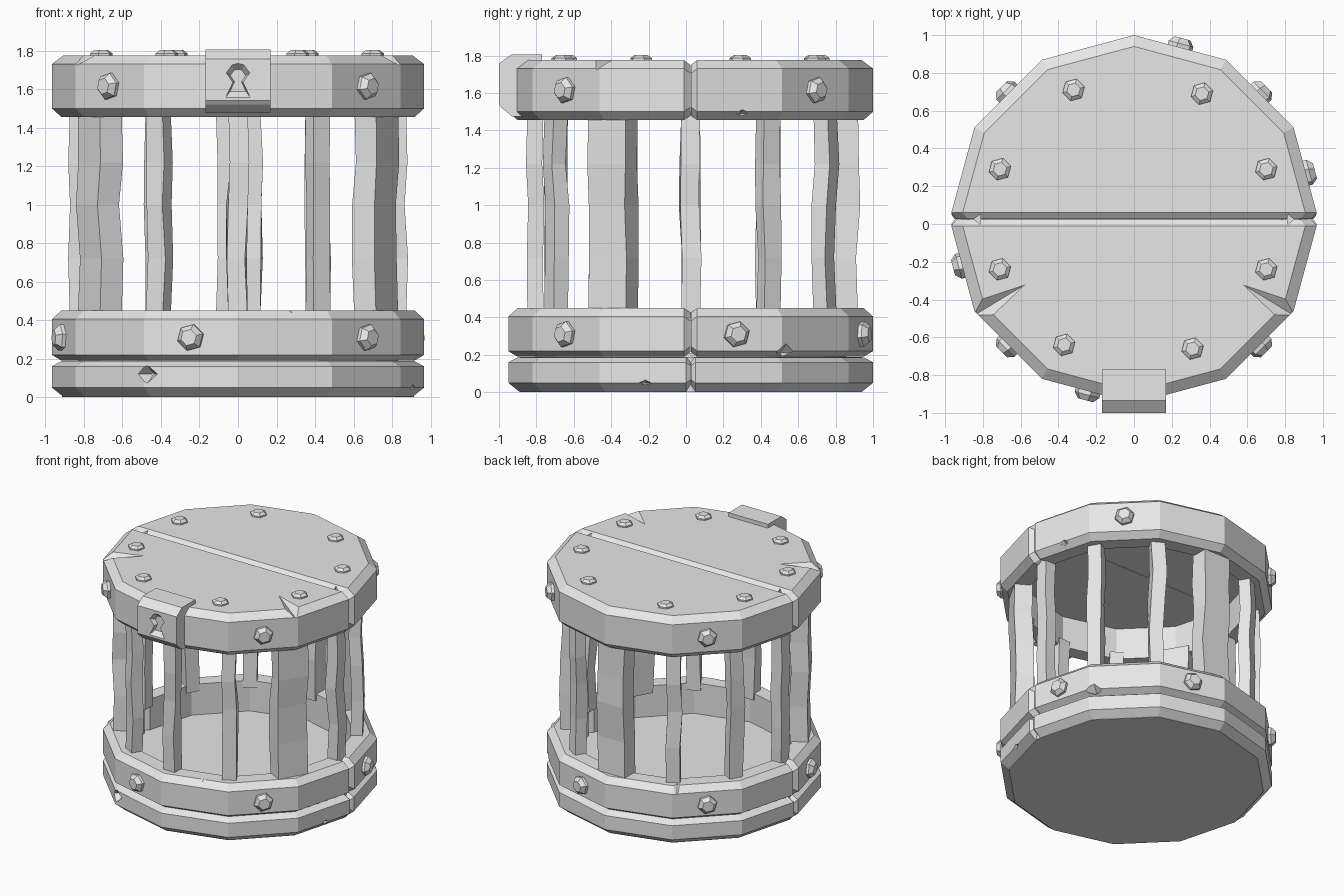
import bpy, bmesh, math, random
from mathutils import Matrix, Vector

if "Cube" in bpy.data.objects:
    bpy.data.objects.remove(bpy.data.objects["Cube"])

random.seed(4)
CY, R, RAD = 0.025, 0.975, math.radians
metal = bpy.data.materials.new("grey_metal")
metal.diffuse_color = (0.8, 0.8, 0.8, 1)
metal.use_nodes = True
metal.node_tree.nodes["Principled BSDF"].inputs["Base Color"].default_value = metal.diffuse_color


def make(name, bm):
    bmesh.ops.recalc_face_normals(bm, faces=bm.faces)
    me = bpy.data.meshes.new(name)
    bm.to_mesh(me)
    bm.free()
    me.materials.append(metal)
    ob = bpy.data.objects.new(name, me)
    bpy.context.collection.objects.link(ob)
    return ob


def loft(name, sections, bm=None):
    """Skin closed sections of equal length and cap both ends."""
    bm = bm or bmesh.new()
    rows = [[bm.verts.new(p) for p in s] for s in sections]
    n = len(rows[0])
    for a, b in zip(rows, rows[1:]):
        for i in range(n):
            j = (i + 1) % n
            bm.faces.new((a[i], a[j], b[j], b[i]))
    bm.faces.new(rows[0])
    bm.faces.new(rows[-1])
    return make(name, bm)


def half_ring(name, profile, side, d=0.035):
    """Sweep an (r, z) profile round half a twelve-sided hoop, with chamfered ends."""
    rc = sum(p[0] for p in profile) / len(profile)
    zc = sum(p[1] for p in profile) / len(profile)
    small = [(r + math.copysign(d, rc - r), z + math.copysign(d * 0.7, zc - z)) for r, z in profile]
    secs = [[(r, 0.002, z) for r, z in small], [(r - 0.008, d, z) for r, z in profile]]
    for k in range(1, 6):
        a = RAD(30 * k)
        secs.append([(r * math.cos(a), r * math.sin(a), z) for r, z in profile])
    secs += [[(-x, y, z) for x, y, z in s] for s in (secs[1], secs[0])]
    return loft(name, [[(side * x, CY + side * y, z) for x, y, z in s] for s in secs])


def cut(target, cutter):
    m = target.modifiers.new("cut", "BOOLEAN")
    m.operation, m.solver, m.object = "DIFFERENCE", "EXACT", cutter
    bpy.context.view_layer.objects.active = target
    bpy.ops.object.modifier_apply(modifier=m.name)


# Hoops, built as two halves that meet in a groove
base_p = [(R - .06, .002), (R, .05), (R, .16), (R - .05, .187), (.81, .187), (.81, .002)]
lower_p = [(R - .05, .19), (R, .22), (R, .405), (R - .05, .45), (.81, .45), (.81, .19)]
upper_p = [(R - .05, 1.455), (R, 1.50), (R, 1.73), (R - .06, 1.775), (.81, 1.775), (.81, 1.455)]
parts = {}
for side, tag in ((1, "back"), (-1, "front")):
    parts["base", side] = half_ring(f"base_hoop_{tag}", base_p, side, .025)
    parts["lower", side] = half_ring(f"lower_hoop_{tag}", lower_p, side)
    parts["upper", side] = half_ring(f"upper_hoop_{tag}", upper_p, side)
    # Lid plate with a chamfer along the central seam
    layers = []
    for z, s in ((1.775, .035), (1.75, .002), (1.70, .002)):
        pts = [(.812, s)] + [(.812 * math.cos(RAD(a)), .812 * math.sin(RAD(a)))
                             for a in range(30, 180, 30)] + [(-.812, s)]
        layers.append([(side * x, CY + side * y, z) for x, y in pts])
    parts["lid", side] = loft(f"lid_{tag}", layers)

# Floor disc, also the core seen in the gap between hoops
loft("floor", [[(.915 * math.cos(RAD(a)), CY + .915 * math.sin(RAD(a)), z) for a in range(0, 360, 30)]
               for z in (0, .188)])
loft("floor_top", [[(.83 * math.cos(RAD(a)), CY + .83 * math.sin(RAD(a)), z) for a in range(0, 360, 30)]
                   for z in (.18, .21)])

# Chips knocked out of the edges: part, side, angle, z, outer r, inner r, half width, half height
chips = [(("upper", "lid"), -1, -31, 1.785, 1.02, .62, .09, .07),
         (("upper", "lid"), -1, 211, 1.785, 1.02, .62, .09, .07),
         (("base",), -1, 241, .12, 1.02, .90, .11, .08),
         (("lower",), -1, 288, .46, 1.02, .86, .20, .08),
         (("lower",), 1, 32, .21, 1.02, .90, .13, .09),
         (("base",), -1, 345, .05, 1.03, .90, .11, .05),
         (("upper",), 1, 17, 1.49, 1.02, .90, .13, .06),
         (("lower",), 1, 122, .46, 1.02, .88, .12, .10)]
for names, side, ang, z, ro, ri, w, h in chips:
    u = Vector((math.cos(RAD(ang)), math.sin(RAD(ang)), 0))
    t = Vector((-u.y, u.x, 0))
    c = Vector((0, CY, z))
    up = Vector((0, 0, h))
    bm = bmesh.new()
    ring = [bm.verts.new(c + u * ro + v) for v in (t * w, up, -t * w, -up)]
    tip = bm.verts.new(c + u * ri)
    bm.faces.new(ring)
    for i in range(4):
        bm.faces.new((ring[i], ring[(i + 1) % 4], tip))
    tool = make("chip_tool", bm)
    for n in names:
        cut(parts[n, side], tool)
    bpy.data.objects.remove(tool)

# Bars: every third one is a wide post, all slightly uneven
for k in range(12):
    a = RAD(30 * k)
    wide = k % 4 == 3
    w, d = (.115, .065) if wide else (.05, .043)
    u, t = Vector((math.cos(a), math.sin(a), 0)), Vector((-math.sin(a), math.cos(a), 0))
    secs = []
    for i, z in enumerate((.40, .72, 1.0, 1.22, 1.50)):
        j = 0 if i in (0, 4) else .012
        c = Vector((0, CY, z)) + u * (.83 + random.uniform(-j, j)) + t * random.uniform(-j, j)
        secs.append([c + t * (sx * w + random.uniform(-j, j) * .6) + u * (sy * d)
                     for sx, sy in ((-1, -1), (1, -1), (1, 1), (-1, 1))])
    loft("post" if wide else "bar", secs)


# Hexagonal rivets
def rivet(name, pos, normal, r, h):
    m = Matrix.Translation(pos) @ Vector(normal).to_track_quat('Z', 'Y').to_matrix().to_4x4()
    rings = ((r, -.01), (r, h * .4), (r * .62, h))
    loft(name, [[m @ Vector((q * math.cos(RAD(b)), q * math.sin(RAD(b)), z)) for b in range(15, 375, 60)]
                for q, z in rings])


for x, y in ((-.32, .71), (.36, .69), (-.71, .29), (.70, .29),
             (-.71, -.24), (.70, -.24), (-.37, -.64), (.31, -.66)):
    rivet("lid_rivet", (x, y, 1.775), (0, 0, 1), .06, .027)
rf = R * math.cos(RAD(15))
for angles, z in (((45, 135, 225, 315), 1.615), ((15, 75, 135, 195, 255, 315), .31)):
    for ang in angles:
        n = Vector((math.cos(RAD(ang)), math.sin(RAD(ang)), 0))
        rivet("hoop_rivet", n * rf + Vector((0, CY, z)), n, .07, .05)

# Lock plate folded over the front edge
prof = [(-.77, 1.805), (-.935, 1.805), (-1, 1.757), (-1, 1.54), (-.985, 1.52), (-.93, 1.475),
        (-.84, 1.475), (-.84, 1.75), (-.77, 1.75)]
lock = loft("lock_plate", [[(x, y, z) for y, z in prof] for x in (-.17, .17)])

# Keyhole recess
half = [(.065, 1.555), (.027, 1.635), (.062, 1.685), (.03, 1.728)]
key = half + [(0, 1.735)] + [(-x, z) for x, z in reversed(half)]
tool = loft("keyhole_tool", [[(x * s, y, 1.645 + (z - 1.645) * s) for x, z in key]
                             for y, s in ((-1.01, 1.08), (-.965, .65))])
cut(lock, tool)
bpy.data.objects.remove(tool)
